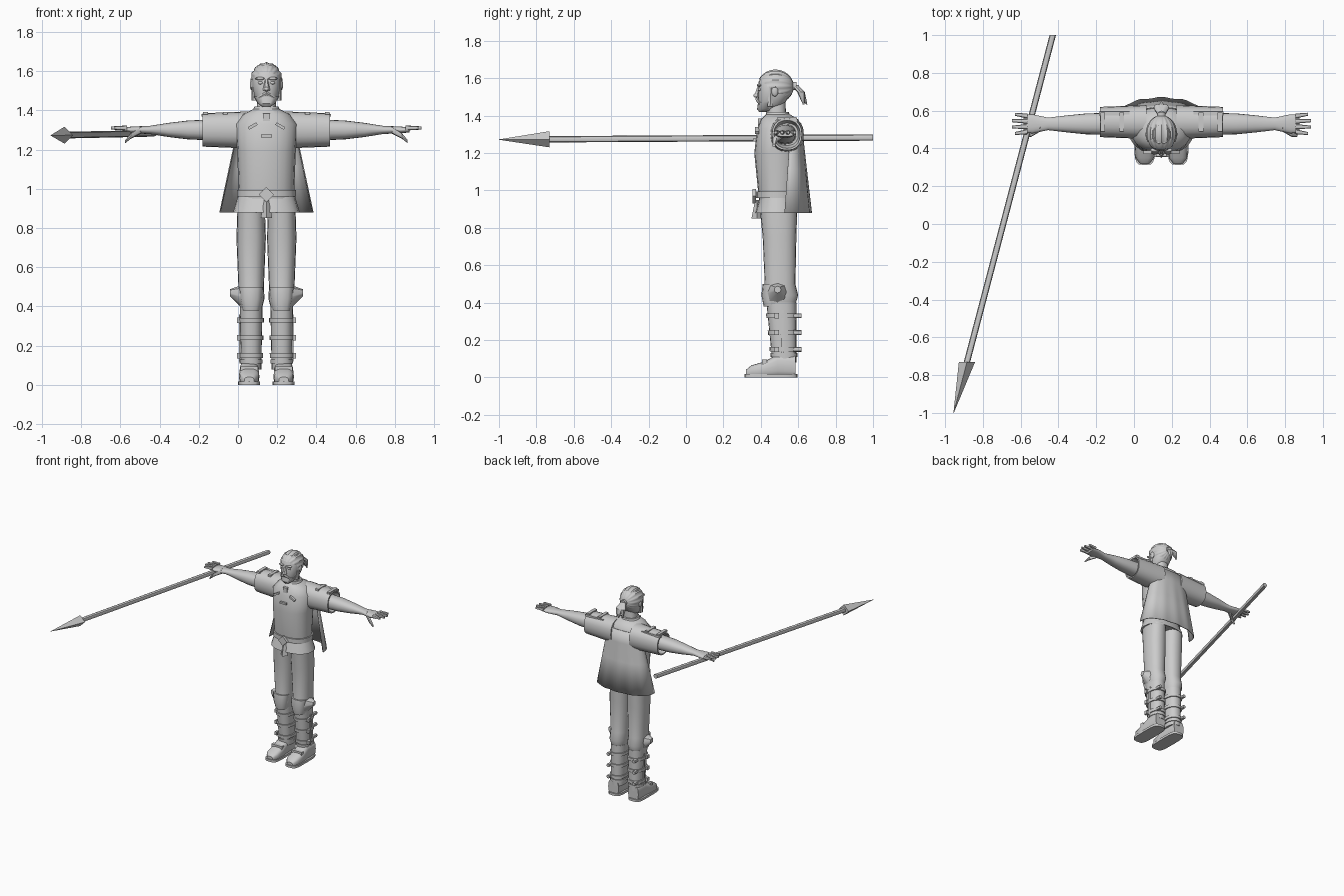
import bpy, bmesh
from math import sin, cos, pi, copysign, radians
from mathutils import Vector, Matrix

starting_cube = bpy.data.objects.get("Cube")
if starting_cube:
    bpy.data.objects.remove(starting_cube)

# Shared positions of the figure
BODY_X = .145
CHEST_Y = .49
ARM_Y = .53
ARM_Z = 1.3
LEG_X = -.078

grey = bpy.data.materials.new("plain grey")
grey.use_nodes = True
grey.diffuse_color = (.6, .6, .6, 1)
shader = grey.node_tree.nodes["Principled BSDF"]
shader.inputs["Base Color"].default_value = grey.diffuse_color


def finish(name, bm, mirror=False):
    """Turn a bmesh, with x measured from the body centre, into one object or a pair."""
    bmesh.ops.recalc_face_normals(bm, faces=bm.faces)
    sides = {"right_": 1, "left_": -1} if mirror else {"": 1}
    for prefix, side in sides.items():
        part = bm.copy()
        if side < 0:
            bmesh.ops.scale(part, vec=(side, 1, 1), verts=part.verts)
            bmesh.ops.reverse_faces(part, faces=part.faces)
        bmesh.ops.translate(part, vec=(BODY_X, 0, 0), verts=part.verts)
        mesh = bpy.data.meshes.new(prefix + name)
        part.to_mesh(mesh)
        part.free()
        mesh.materials.append(grey)
        obj = bpy.data.objects.new(prefix + name, mesh)
        bpy.context.collection.objects.link(obj)
        bpy.ops.object.select_all(action='DESELECT')
        obj.select_set(True)
        bpy.context.view_layer.objects.active = obj
        bpy.ops.object.shade_smooth_by_angle(angle=radians(40))
    bm.free()
    return obj


def skin(bm, rings, closed=True):
    """Join neighbouring rows of vertices with quads."""
    for lower, upper in zip(rings, rings[1:]):
        for i in range(0 if closed else 1, len(lower)):
            bm.faces.new((lower[i - 1], lower[i], upper[i], upper[i - 1]))


def tube(name, rings, mirror=False, sides=20, power=2.3):
    """Skin rounded rings (centre, half width, half depth) square to the main axis."""
    bm = bmesh.new()
    span = [abs(a - b) for a, b in zip(rings[0][0], rings[-1][0])]
    across, along = [axis for axis in range(3) if axis != span.index(max(span))]
    loops = []
    for centre, width, depth in rings:
        loop = []
        for i in range(sides):
            c, s = cos(2 * pi * i / sides), sin(2 * pi * i / sides)
            point = Vector(centre)
            point[across] += width * copysign(abs(c) ** (2 / power), c)
            point[along] += depth * copysign(abs(s) ** (2 / power), s)
            loop.append(bm.verts.new(point))
        loops.append(loop)
    skin(bm, loops)
    bm.faces.new(loops[0])
    bm.faces.new(loops[-1])
    return finish(name, bm, mirror)


def stack(name, x, rows, **options):
    """Upright tube; a row is (height, y, half width, half depth)."""
    return tube(name, [((x, y, z), w, d) for z, y, w, d in rows], **options)


def reach(name, y, rows):
    """Pair of sideways tubes at arm height; a row is (distance, half depth, half height)."""
    return tube(name, [((-x, y, ARM_Z), d, h) for x, d, h in rows], mirror=True)


def rod(name, start, end, thick, thin, **options):
    return tube(name, [(start, thick, thick), (end, thin, thin)], **options)


def block(name, centre, size, mirror=False, turn=0):
    bm = bmesh.new()
    place = Matrix.Translation(centre) @ Matrix.Rotation(radians(turn), 4, 'Y')
    bmesh.ops.create_cube(bm, size=1, matrix=place @ Matrix.Diagonal((*size, 1)))
    return finish(name, bm, mirror)


def ball(name, centre, size):
    bm = bmesh.new()
    place = Matrix.Translation(centre) @ Matrix.Diagonal((*size, 1))
    bmesh.ops.create_uvsphere(bm, u_segments=12, v_segments=8, radius=1, matrix=place)
    return finish(name, bm, mirror=centre[0] != 0)


# Tunic, belt and collar
stack("tunic_body", 0, [(.95, CHEST_Y, .14, .1), (1.2, CHEST_Y, .15, .125),
                        (1.33, .5, .16, .12), (1.38, .5, .12, .1), (1.41, .49, .06, .06)])
stack("tunic_skirt", 0, [(z, CHEST_Y, w, w - .05) for z, w in ((.98, .14), (.88, .17), (.89, .15))])
stack("belt", 0, [(z, CHEST_Y, .15, .115) for z in (.96, .995)])
stack("collar", 0, [(1.38, CHEST_Y, .08, .07), (1.42, CHEST_Y, .06, .06)])
block("belt_buckle", (0, .365, .97), (.055, .02, .055), turn=45)
rod("skirt_front_fold", (0, .38, .95), (0, .38, .85), .01, .03, sides=4)
block("throat_clasp", (0, .4, 1.365), (.035, .03, .04))
block("chest_clasp", (0, .366, 1.27), (.055, .015, .015))
block("chest_trim", (-.07, .38, 1.32), (.05, .02, .015), mirror=True, turn=-30)

# Sleeves with open cuffs and shoulder straps
reach("sleeve", .54, [(.08, .09, .095), (.2, .085, .09), (.325, .08, .085),
                      (.325, .07, .075), (.27, .06, .06)])
for distance in (.21, .31):
    block("shoulder_strap", (-distance, .54, 1.385), (.025, .1, .015), mirror=True)
block("shoulder_strip", (-.25, .585, 1.375), (.16, .02, .015), mirror=True)

# Arms, hands, fingers and thumbs
reach("arm", ARM_Y, [(.24, .06, .055), (.4, .055, .048), (.5, .045, .036), (.6, .033, .02),
                     (.68, .05, .018), (.73, .048, .012)])
for finger in range(4):
    spread = (finger - 1.5) / 4
    knuckle = Vector((-.71, ARM_Y + spread / 9, ARM_Z + .01))
    length = .09 - abs(spread) / 15
    rod("finger", knuckle, knuckle + Vector((-length, spread / 40, 0)), .013, .008,
        mirror=True, sides=8)
thumb_joint = Vector((-.69, .475, 1.27))
rod("thumb_base", (-.64, .51, ARM_Z), thumb_joint, .02, .014, mirror=True, sides=8)
rod("thumb_tip", thumb_joint, (-.72, .47, 1.24), .014, .008, mirror=True, sides=8)

# Cape: an open half shell that flares and folds downward
bm = bmesh.new()
hems = []
for drop in (0, .2, .5, 1):
    half, front, back = .14 + drop / 10, .56 - drop / 30, .06 + drop / 12
    hem = []
    for i in range(33):
        turn = pi * i / 32
        fold = 1 + drop * cos(12 * turn) / 40
        hem.append(bm.verts.new((half * cos(turn), front + back * fold * sin(turn) ** .7,
                                 1.35 - .47 * drop)))
    hems.append(hem)
skin(bm, hems, closed=False)
finish("cape", bm).modifiers.new("thickness", 'SOLIDIFY').thickness = .006

# Neck, head and face
rod("neck", (0, .485, 1.37), (0, .485, 1.5), .052, .045)
stack("head", 0, [(1.425, .43, .03, .03), (1.46, .455, .06, .07), (1.52, .473, .073, .088),
                  (1.58, .475, .073, .088), (1.63, .475, .045, .05)])
rod("nose", (0, .38, 1.5), (0, .39, 1.56), .019, .007, sides=6)
ball("nose_tip", (0, .373, 1.508), (.012, .013, .011))
ball("brow", (-.032, .392, 1.562), (.026, .012, .008))
ball("eye", (-.03, .394, 1.54), (.014, .01, .008))
ball("ear", (-.075, .475, 1.53), (.01, .018, .028))
rod("moustache", (0, .382, 1.488), (-.04, .395, 1.465), .012, .007, mirror=True, sides=6)
stack("beard", 0, [(1.418, .41, .02, .018), (1.435, .42, .045, .04), (1.47, .435, .064, .05)])
rod("sideburn", (-.06, .45, 1.45), (-.066, .455, 1.56), .016, .012, mirror=True, sides=6)

# Swept-back ridged hair, cut along a sloping hairline
bm = bmesh.new()
bmesh.ops.create_uvsphere(bm, u_segments=64, v_segments=20, radius=1,
                          matrix=Matrix.Rotation(pi / 2, 4, 'X'))
for v in bm.verts:
    around = v.co.xz.angle_signed(Vector((0, 1)), 0)
    strand = 1 + .035 * cos(16 * around)
    v.co = (v.co.x * .08 * strand, .478 + v.co.y * .098, 1.555 + v.co.z * .088 * strand)
centres = {face: face.calc_center_median() for face in bm.faces}
below = [face for face, centre in centres.items() if centre.z < 1.91 - .8 * centre.y]
bmesh.ops.delete(bm, geom=below, context='FACES')
finish("hair", bm)

# Hair tie and ponytail locks
rod("hair_tie", (0, .56, 1.555), (0, .59, 1.56), .024, .02)
for lean in (-1, 0, 1):
    bend = Vector((lean / 50, .615, 1.525))
    rod("ponytail_top", (0, .58, 1.565), bend, .018, .02, sides=8)
    rod("ponytail_end", bend, (lean / 40, .645 - abs(lean) / 60, 1.46), .02, .004, sides=8)

# Trousers
stack("trouser_leg", LEG_X, [(.9, .495, .07, .1), (.75, .5, .075, .09), (.5, .503, .065, .082),
                             (.44, .505, .068, .095), (.39, .505, .055, .08)], mirror=True)


# Boots: the shaft narrows downward and the straps follow it
def boot_ring(z, grow=0):
    return z, .53 - z / 20, .05 + z / 50 + grow, .06 + z / 20 + grow


stack("boot_shaft", LEG_X, [boot_ring(.4), boot_ring(.08)], mirror=True)
stack("boot_trim", LEG_X, [boot_ring(.11, .006), boot_ring(.13, .006)], mirror=True)
block("boot_side_seam", (LEG_X - .055, .515, .24), (.012, .015, .24), mirror=True)
for z in (.15, .24, .33):
    stack("boot_strap", LEG_X, [boot_ring(z - .012, .008), boot_ring(z + .012, .008)], mirror=True)
    block("boot_buckle", (LEG_X - .065, .485, z), (.016, .025, .028), mirror=True)
    rod("boot_toggle", (LEG_X - .035, .56, z), (LEG_X - .035, .617, z), .013, .013,
        mirror=True, sides=8)

# Shoes; a row is (y, half width, top height)
SHOE_X = LEG_X - .01
shoe_rows = [(.32, .025, .04), (.35, .048, .065), (.42, .052, .085), (.49, .048, .125),
             (.585, .045, .12)]
tube("shoe", [((SHOE_X, y, top / 2), w, top / 2) for y, w, top in shoe_rows],
     mirror=True, power=3)
stack("sole", SHOE_X, [(z, .454, .056, .142) for z in (0, .018)], mirror=True, power=4)
block("shoe_strap", (SHOE_X, .42, .08), (.09, .025, .03), mirror=True)

# Knee guards with pointed side wings
stack("knee_guard", LEG_X, [(.38, .46, .045, .045), (.44, .455, .058, .052), (.5, .46, .062, .05)],
      mirror=True, sides=12)
rod("knee_wing", (LEG_X - .045, .49, .45), (LEG_X - .108, .49, .47), .06, .018,
    mirror=True, sides=8)

# Spear: shaft and four-sided point
tail = Vector((-.43 - BODY_X, 1, 1.283))
tip = Vector((-.955 - BODY_X, -1, 1.272))
rod("spear_shaft", tail, tail.lerp(tip, .88), .017, .017, sides=8)
rod("spear_point", tail.lerp(tip, .865), tip, .043, .001, sides=4)
